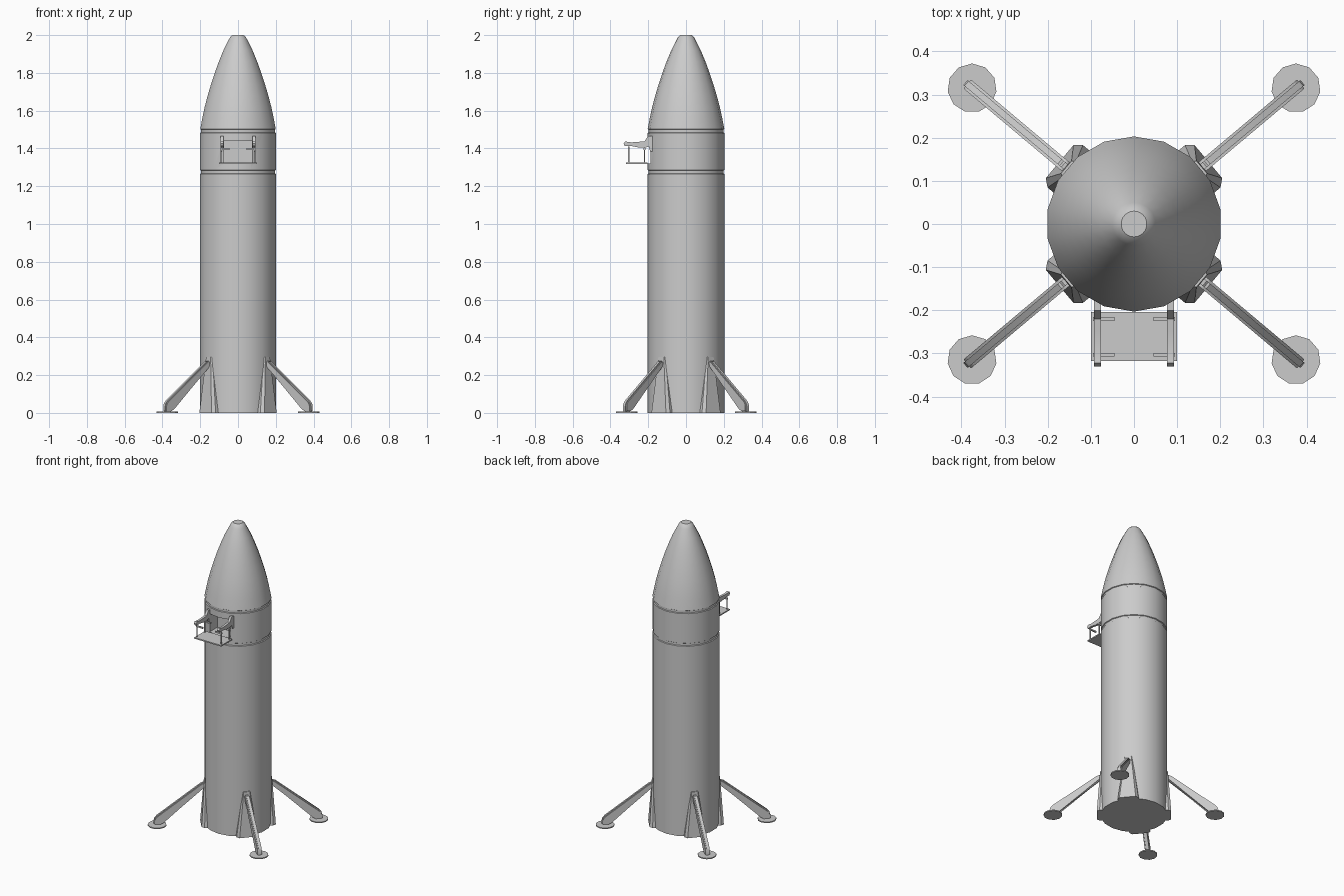
import bpy, bmesh, math
from mathutils import Matrix, Vector

if "Cube" in bpy.data.objects:
    bpy.data.objects.remove(bpy.data.objects["Cube"])

grey = bpy.data.materials.new("hull grey")
grey.use_nodes = True
grey.diffuse_color = (0.6, 0.6, 0.6, 1)
grey.node_tree.nodes["Principled BSDF"].inputs["Base Color"].default_value = (0.6, 0.6, 0.6, 1)


def finish(name, bm, smooth=True):
    bmesh.ops.recalc_face_normals(bm, faces=bm.faces)
    mesh = bpy.data.meshes.new(name)
    bm.to_mesh(mesh)
    bm.free()
    mesh.materials.append(grey)
    obj = bpy.data.objects.new(name, mesh)
    bpy.context.collection.objects.link(obj)
    if smooth:
        smooth_object(obj)
    return obj


def smooth_object(obj):
    bpy.ops.object.select_all(action='DESELECT')
    bpy.context.view_layer.objects.active = obj
    obj.select_set(True)
    bpy.ops.object.shade_smooth_by_angle(angle=math.radians(32))


def loft(bm, rings):
    """Skin a list of equal-sized point rings and cap both ends."""
    loops = [[bm.verts.new(p) for p in ring] for ring in rings]
    n = len(loops[0])
    for a, b in zip(loops, loops[1:]):
        for i in range(n):
            j = (i + 1) % n
            bm.faces.new((a[i], a[j], b[j], b[i]))
    bm.faces.new(loops[0])
    bm.faces.new(loops[-1])


def lathe(bm, profile, sides):
    turns = [math.pi / 2 + 2 * math.pi * i / sides for i in range(sides)]
    loft(bm, [[(r * math.cos(a), r * math.sin(a), z) for a in turns] for r, z in profile])


def slab(bm, outline, axis, half):
    """Extrude an outline of vectors to both sides along an axis."""
    loft(bm, [[p + axis * s for p in outline] for s in (-half, half)])


def box(bm, centre, size):
    bmesh.ops.create_cube(bm, size=1, matrix=Matrix.Translation(centre) @ Matrix.Diagonal((*size, 1)))


# Hull with two seam grooves and a blunt ogive nose
R = 0.203
bm = bmesh.new()
lathe(bm, [(R, 0), (R, 1.265), (R - .005, 1.268), (R - .005, 1.282), (R, 1.285),
           (R, 1.482), (R - .005, 1.485), (R - .005, 1.499), (R, 1.502),
           (.192, 1.56), (.179, 1.62), (.163, 1.68), (.145, 1.74), (.125, 1.8),
           (.103, 1.86), (.078, 1.92), (.05, 1.975), (.041, 1.991), (.03, 2)], 18)
hull = finish("hull", bm, smooth=False)

# Doorway recess
bm = bmesh.new()
box(bm, (0, -.18, 1.38), (.15, .14, .12))
cutter = finish("doorway_cutter", bm, smooth=False)
cutter.hide_render = True
cut = hull.modifiers.new("doorway", 'BOOLEAN')
cut.object = cutter
cut.operation = 'DIFFERENCE'
cut.solver = 'EXACT'
bpy.context.view_layer.objects.active = hull
bpy.ops.object.modifier_apply(modifier=cut.name)
bpy.data.objects.remove(cutter)
smooth_object(hull)

# Landing legs, pads and fairings at the four corners
up = Vector((0, 0, 1))
for end, sy in (("front", -1), ("back", 1)):
    for side, sx in (("left", 1), ("right", -1)):
        out = Vector((sx * math.cos(math.radians(40)), sy * math.sin(math.radians(40)), 0))
        across = up.cross(out)
        corner = f"{end}_{side}"

        # Fairing tapers up against the hull
        bm = bmesh.new()
        rings = []
        for z, half, rim, front, back in ((0, .05, .064, .225, .208), (.295, .019, .024, .205, .196)):
            half_ring = [(.15, rim), (back, rim), (front, half)]
            ring = half_ring + [(s, -t) for s, t in reversed(half_ring)]
            rings.append([out * s + across * t + up * z for s, t in ring])
        loft(bm, rings)
        finish(f"{corner}_fairing", bm)

        # Leg strut
        bm = bmesh.new()
        outline = [(.19, .255), (.2, .275), (.22, .275), (.5, .06), (.51, .04),
                   (.51, .005), (.465, .005), (.455, .025)]
        slab(bm, [out * s + up * z for s, z in outline], across, .0135)
        bmesh.ops.bevel(bm, geom=bm.edges[:], offset=.006, segments=2, affect='EDGES', clamp_overlap=True)
        finish(f"{corner}_leg", bm)

        # Foot pad
        bm = bmesh.new()
        lathe(bm, [(.057, 0), (.057, .007)], 11)
        bm.transform(Matrix.Translation(out * .49))
        finish(f"{corner}_pad", bm)

# Lift arms with hanger stubs and cables
for side, sx in (("left", 1), ("right", -1)):
    bm = bmesh.new()
    outline = [(-.19, 1.385), (-.197, 1.41), (-.215, 1.405), (-.25, 1.405), (-.29, 1.413),
               (-.325, 1.412), (-.33, 1.425), (-.322, 1.437), (-.29, 1.432),
               (-.25, 1.435), (-.22, 1.438), (-.2, 1.467), (-.17, 1.467), (-.17, 1.385)]
    slab(bm, [Vector((sx * .085, y, z)) for y, z in outline], Vector((1, 0, 0)), .008)
    finish(f"{side}_lift_arm", bm)

    bm = bmesh.new()
    for y in (-.22, -.303):
        box(bm, (sx * .07, y, 1.397), (.05, .009, .009))
        box(bm, (sx * .09, y, 1.365), (.006, .006, .09))
    finish(f"{side}_lift_cables", bm)

# Lift platform
bm = bmesh.new()
box(bm, (0, -.261, 1.321), (.2, .114, .008))
finish("lift_platform", bm)
